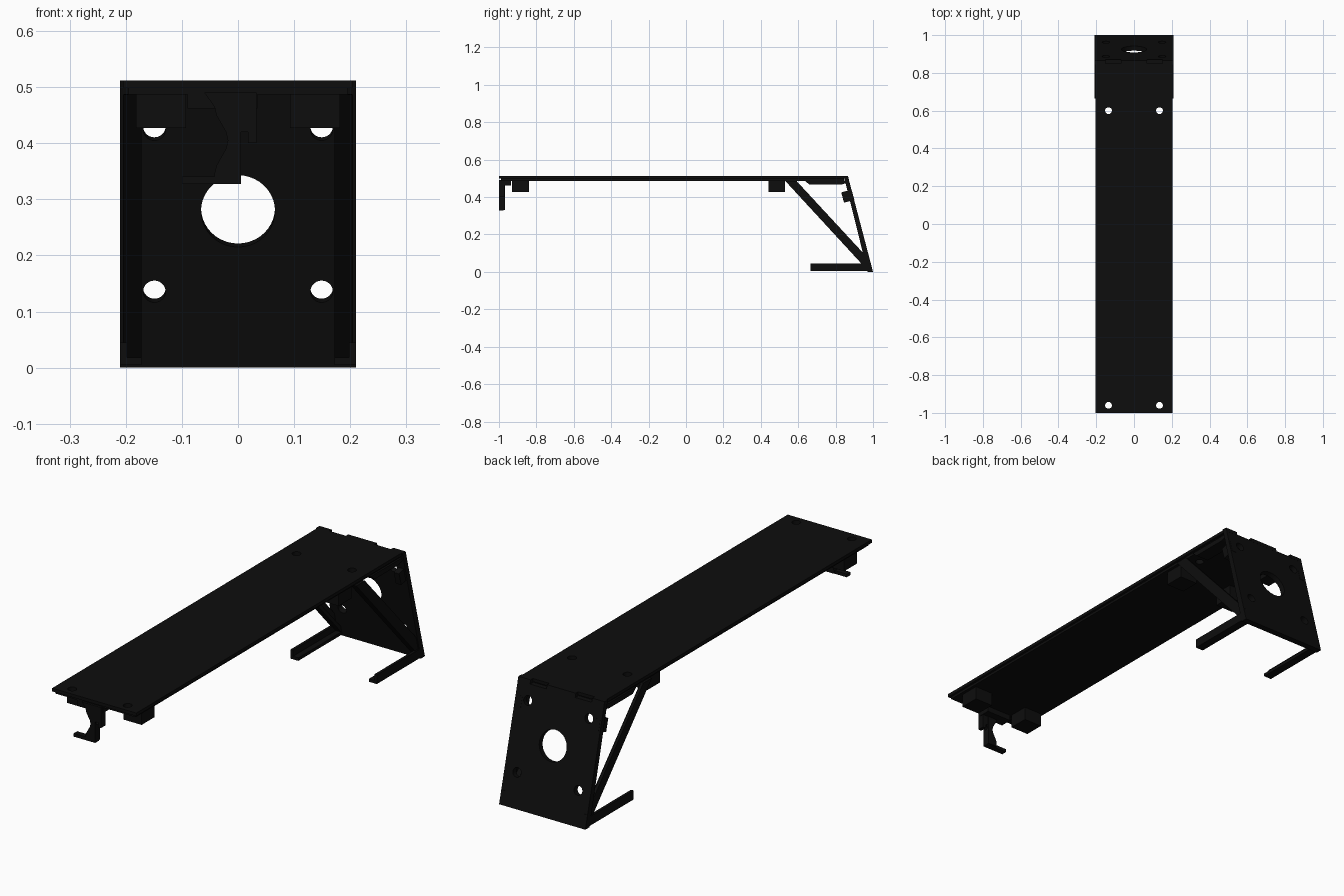
import bpy, bmesh, math
from mathutils import Vector, Matrix

cube = bpy.data.objects.get("Cube")
if cube:
    bpy.data.objects.remove(cube, do_unlink=True)

black = bpy.data.materials.new("matte_black")
black.use_nodes = True
black.diffuse_color = (0.004, 0.004, 0.004, 1)
black.node_tree.nodes["Principled BSDF"].inputs["Base Color"].default_value = (0.004, 0.004, 0.004, 1)


def finish(name, bm):
    bmesh.ops.recalc_face_normals(bm, faces=bm.faces)
    mesh = bpy.data.meshes.new(name)
    bm.to_mesh(mesh)
    bm.free()
    mesh.materials.append(black)
    obj = bpy.data.objects.new(name, mesh)
    bpy.context.collection.objects.link(obj)
    return obj


def prism(name, points, start, end, axis="x"):
    """Extrude a profile: (y, z) points along x, or (x, z) points along y."""
    bm = bmesh.new()
    if axis == "x":
        verts = [bm.verts.new((start, a, b)) for a, b in points]
        move = Vector((end - start, 0, 0))
    else:
        verts = [bm.verts.new((a, start, b)) for a, b in points]
        move = Vector((0, end - start, 0))
    face = bm.faces.new(verts)
    grown = bmesh.ops.extrude_face_region(bm, geom=[face])["geom"]
    bmesh.ops.translate(bm, vec=move, verts=[v for v in grown if isinstance(v, bmesh.types.BMVert)])
    return finish(name, bm)


def box(name, x, y, z):
    return prism(name, [(y[0], z[0]), (y[1], z[0]), (y[1], z[1]), (y[0], z[1])], x[0], x[1])


def drill(obj, centre, direction, radius):
    bm = bmesh.new()
    turn = Vector(direction).to_track_quat("Z", "Y").to_matrix().to_4x4()
    bmesh.ops.create_cone(bm, cap_ends=True, segments=40, radius1=radius, radius2=radius,
                          depth=0.12, matrix=Matrix.Translation(centre) @ turn)
    cutter = finish("drill_cutter", bm)
    cutter.hide_render = True
    mod = obj.modifiers.new("hole", "BOOLEAN")
    mod.operation = "DIFFERENCE"
    mod.solver = "EXACT"
    mod.object = cutter
    bpy.context.view_layer.objects.active = obj
    bpy.ops.object.modifier_apply(modifier=mod.name)
    bpy.data.objects.remove(cutter, do_unlink=True)


# Long deck: top sheet over a slightly narrower core
deck = box("deck_sheet", (-0.205, 0.205), (-1, 0.85), (0.498, 0.512))
core = box("deck_core", (-0.195, 0.195), (-0.99, 0.845), (0.487, 0.498))
for part in (deck, core):
    for x in (-0.135, 0.135):
        for y in (-0.96, 0.6):
            drill(part, (x, y, 0.5), (0, 0, 1), 0.018)

# Sloping back plate with a large centre hole and four corner holes
low, high = (0.99, 0.0), (0.864, 0.49)
plate = prism("back_plate", [(0.971, 0), (1.0, 0), (0.87, 0.495), (0.848, 0.495)], -0.21, 0.21)
normal = Vector((0, 0.968, 0.252))


def plate_y(z):
    return 0.99 - 0.257 * z


for x, z, r in [(0, 0.283, 0.066)] + [(sx * 0.149, z, 0.02) for sx in (-1, 1) for z in (0.14, 0.428)]:
    drill(plate, (x, plate_y(z), z), normal, r)

# Tabs along the top of the back plate
for name, x in (("right_tab", (-0.21, -0.15)), ("centre_tab", (-0.07, 0.07)), ("left_tab", (0.15, 0.21))):
    prism(name, [(0.848, 0.493), (0.871, 0.493), (0.866, 0.512), (0.843, 0.512)], x[0], x[1])

# Paired parts on both sides
along = Vector((0.985 - 0.565, 0.02 - 0.487)).normalized()
for side, s in (("left", 1), ("right", -1)):
    def span(a, b):
        return (s * a, s * b)

    # Foot rails, made as angle sections
    box(side + "_foot_flange", span(0.198, 0.21), (0.665, 0.985), (0.005, 0.045))
    box(side + "_foot_base", span(0.172, 0.2), (0.665, 0.985), (0.005, 0.018))

    # Diagonal braces, made as angle sections
    prism(side + "_brace_web", [(0.53, 0.487), (0.59, 0.487), (0.985, 0.06), (0.985, 0.005), (0.965, 0.015)],
          s * 0.193, s * 0.205)
    prism(side + "_brace_flange", [(0.53, 0.487), (0.547, 0.487), (0.985, 0.018), (0.975, 0.005)],
          s * 0.172, s * 0.195)

    # Mounting blocks under the deck
    for end, y in (("front", -0.93), ("rear", 0.44)):
        box(f"{side}_{end}_block", span(0.093, 0.182), (y, y + 0.09), (0.427, 0.49))

    # Bracket between deck and back plate
    prism(side + "_deck_bracket", [(0.635, 0.488), (0.66, 0.466), (0.83, 0.466), (0.86, 0.476), (0.856, 0.488)],
          s * 0.14, s * 0.203)

    # Small stop on the inside of the plate
    prism(side + "_plate_stop", [(0.83, 0.425), (0.845, 0.37), (0.9, 0.385), (0.885, 0.44)],
          s * 0.177, s * 0.203)

# Front latch: mounting strip, curved stem and sideways toe
box("latch_mount", (-0.09, 0.035), (-0.99, -0.935), (0.462, 0.49))
neck = [(-0.03 - 0.012 * math.cos(t * math.pi / 4), 0.465 - 0.015 * t) for t in range(9)]
stem = prism("latch_stem", [(0.005, 0.49), (-0.06, 0.49)] + neck + [(-0.042, 0.33), (0.005, 0.33)],
             -1, -0.968, "y")
drill(stem, (-0.02, -0.984, 0.412), (1, 0, 0), 0.009)
box("latch_toe", (-0.1, 0.005), (-1, -0.975), (0.327, 0.341))
box("latch_arm", (0.018, 0.033), (-1, -0.97), (0.4, 0.49))
box("latch_bridge", (0, 0.02), (-1, -0.97), (0.42, 0.49))
